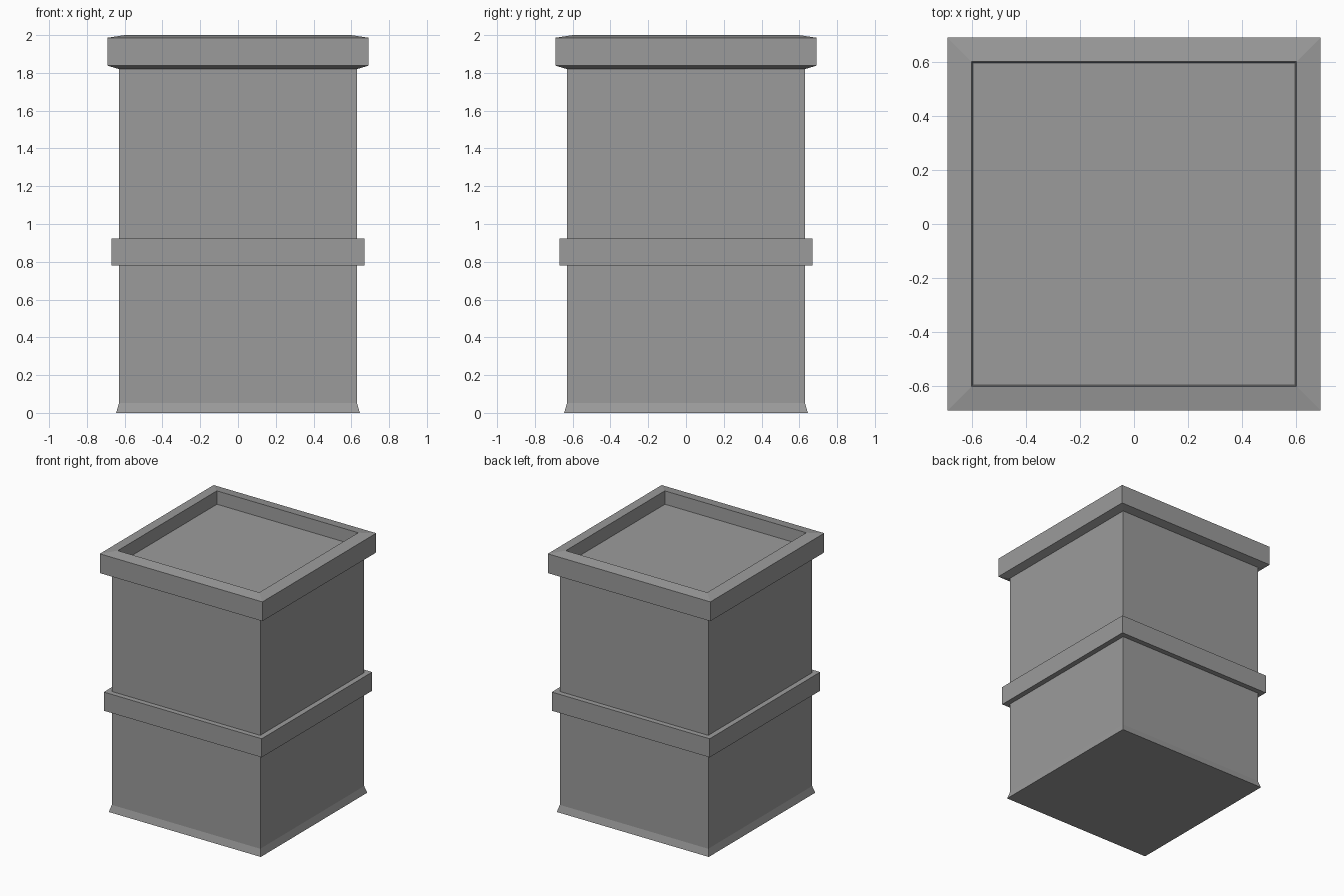
import bpy
import bmesh

if "Cube" in bpy.data.objects:
    bpy.data.objects.remove(bpy.data.objects["Cube"], do_unlink=True)

# Single grey finish
GREY = (0.33, 0.33, 0.33, 1.0)
grey = bpy.data.materials.new("plain_grey")
grey.use_nodes = True
grey.diffuse_color = GREY
shader = next(n for n in grey.node_tree.nodes if n.type == "BSDF_PRINCIPLED")
shader.inputs["Base Color"].default_value = GREY


def square_loft(name, profile, cap_bottom=False, cap_top=False):
    """Sweep a (half width, height) profile around a square."""
    bm = bmesh.new()
    corners = ((-1, -1), (1, -1), (1, 1), (-1, 1))
    rings = [[bm.verts.new((sx * w, sy * w, z)) for sx, sy in corners]
             for w, z in profile]
    for low, high in zip(rings, rings[1:]):
        for i in range(4):
            j = (i + 1) % 4
            bm.faces.new((low[i], low[j], high[j], high[i]))
    if cap_bottom:
        bm.faces.new(rings[0][::-1])
    if cap_top:
        bm.faces.new(rings[-1])
    mesh = bpy.data.meshes.new(name)
    bm.to_mesh(mesh)
    bm.free()
    mesh.materials.append(grey)
    obj = bpy.data.objects.new(name, mesh)
    bpy.context.collection.objects.link(obj)
    return obj


BODY = 0.63

# Straight body with a flared foot
square_loft("body", [(0.645, 0), (BODY, 0.053), (BODY, 1.82)], cap_bottom=True)

# Flat band around the middle
square_loft("middle_band", [(BODY, 0.78), (0.67, 0.78), (0.67, 0.923), (BODY, 0.923)])

# Chamfered rim dropping to the recessed lid
square_loft("rim_and_lid", [(BODY, 1.82), (0.69, 1.838), (0.69, 1.986),
                            (0.6, 2.0), (0.596, 1.9)], cap_top=True)
